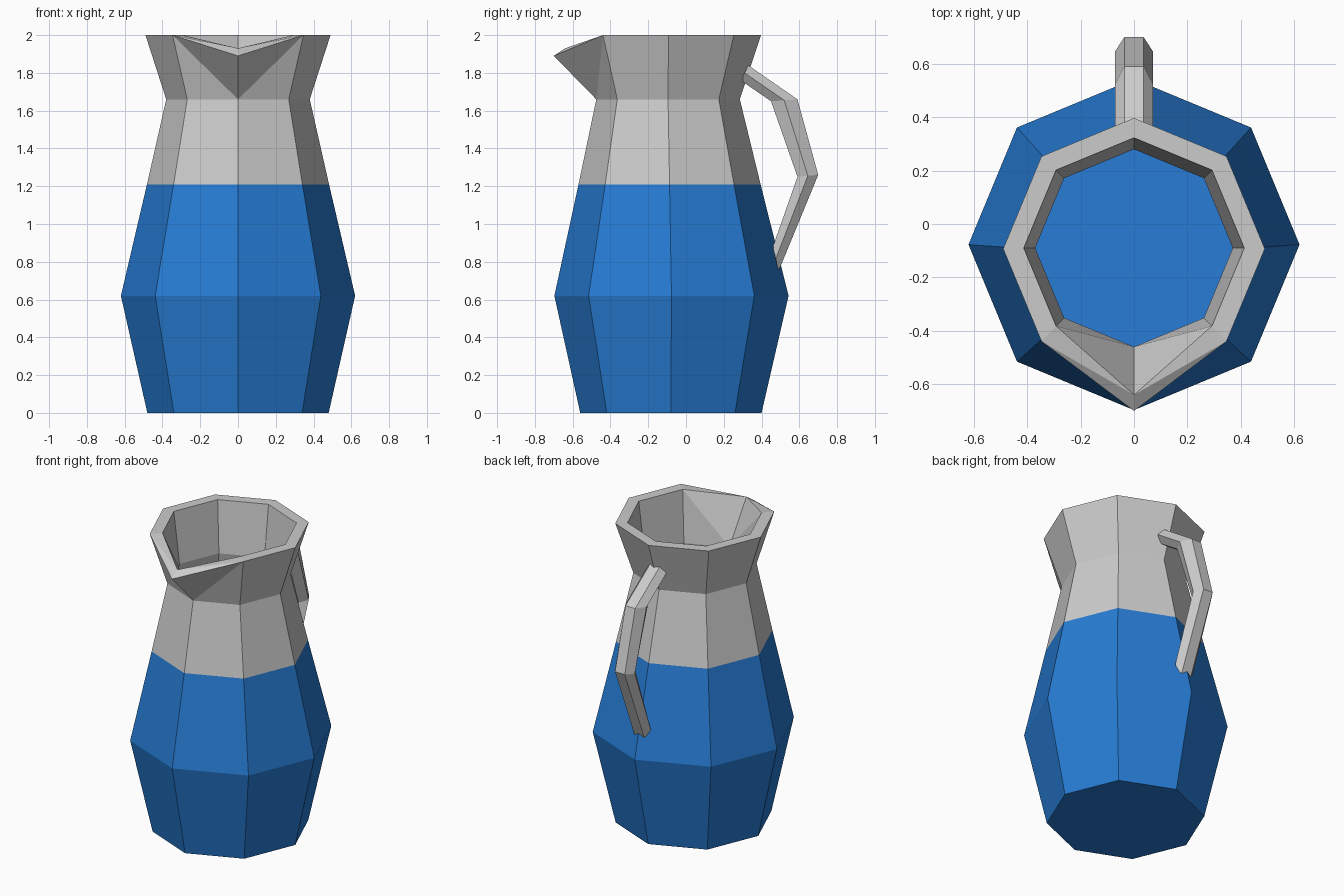
import bpy, bmesh
from math import sin, cos, pi

if "Cube" in bpy.data.objects:
    bpy.data.objects.remove(bpy.data.objects["Cube"], do_unlink=True)


def material(name, rgb):
    m = bpy.data.materials.new(name)
    m.use_nodes = True
    m.diffuse_color = (*rgb, 1)
    m.node_tree.nodes["Principled BSDF"].inputs["Base Color"].default_value = (*rgb, 1)
    return m


GREY = material("pale grey", (0.6, 0.6, 0.6))
BLUE = material("water blue", (0.02, 0.2, 0.66))
SIDES, WATER = 8, 1.21


def make(name, bm, mats):
    bmesh.ops.recalc_face_normals(bm, faces=bm.faces)
    mesh = bpy.data.meshes.new(name)
    bm.to_mesh(mesh)
    bm.free()
    for m in mats:
        mesh.materials.append(m)
    obj = bpy.data.objects.new(name, mesh)
    bpy.context.collection.objects.link(obj)
    return obj


def ring(bm, radius, centre, z):
    # first vertex points to the front
    return [bm.verts.new((radius * sin(2 * pi * i / SIDES),
                          centre - radius * cos(2 * pi * i / SIDES), z))
            for i in range(SIDES)]


def bridge(bm, a, b):
    n = len(a)
    return [bm.faces.new((a[i], a[(i + 1) % n], b[(i + 1) % n], b[i])) for i in range(n)]


# Vessel: outer wall, rim, inner wall down to the water line
profile = [(0.48, -0.08, 0), (0.62, -0.077, 0.62), (0.482, -0.087, WATER),
           (0.38, -0.095, 1.66), (0.49, -0.093, 2), (0.413, -0.09, 2),
           (0.37, -0.09, 1.66), (0.474, -0.087, WATER)]
bm = bmesh.new()
rings = [ring(bm, *p) for p in profile]
neck, rim, inner_rim, inner_neck = rings[3:7]

# Spout: pull the front rim corners out and down
rim[0].co = (0, -0.70, 1.89)
inner_rim[0].co = (0, -0.64, 1.93)
bands = [bridge(bm, a, b) for a, b in zip(rings, rings[1:])]
bm.faces.new(rings[0])

# Fold the spout faces along their creases
for band, low, high in ((bands[3], neck, rim), (bands[4], inner_rim, rim),
                        (bands[5], inner_neck, inner_rim)):
    for face, side in ((band[0], 1), (band[-1], -1)):
        bmesh.utils.face_split(face, low[0], high[side])

# Blue below the water line
for f in bm.faces:
    f.material_index = int(f.calc_center_median().z < WATER)
make("jug", bm, [GREY, BLUE])

# Water surface inside the jug
bm = bmesh.new()
bm.faces.new(ring(bm, 0.474, -0.087, WATER))
make("water_surface", bm, [BLUE])

# Handle: six-sided tube through outer and inner (y, z) points
sections = [((0.33, 1.84), (0.29, 1.76)), ((0.59, 1.66), (0.45, 1.65)),
            ((0.70, 1.26), (0.59, 1.25)), ((0.49, 0.75), (0.46, 0.88))]
bm = bmesh.new()
loops = []
for outer, inner in sections:
    mid = [(o + i) / 2 for o, i in zip(outer, inner)]
    pts = ((-0.036, outer), (0.036, outer), (0.072, mid),
           (0.036, inner), (-0.036, inner), (-0.072, mid))
    loops.append([bm.verts.new((x, *p)) for x, p in pts])
for a, b in zip(loops, loops[1:]):
    bridge(bm, a, b)
bm.faces.new(loops[0])
bm.faces.new(loops[-1])
make("handle", bm, [GREY])
